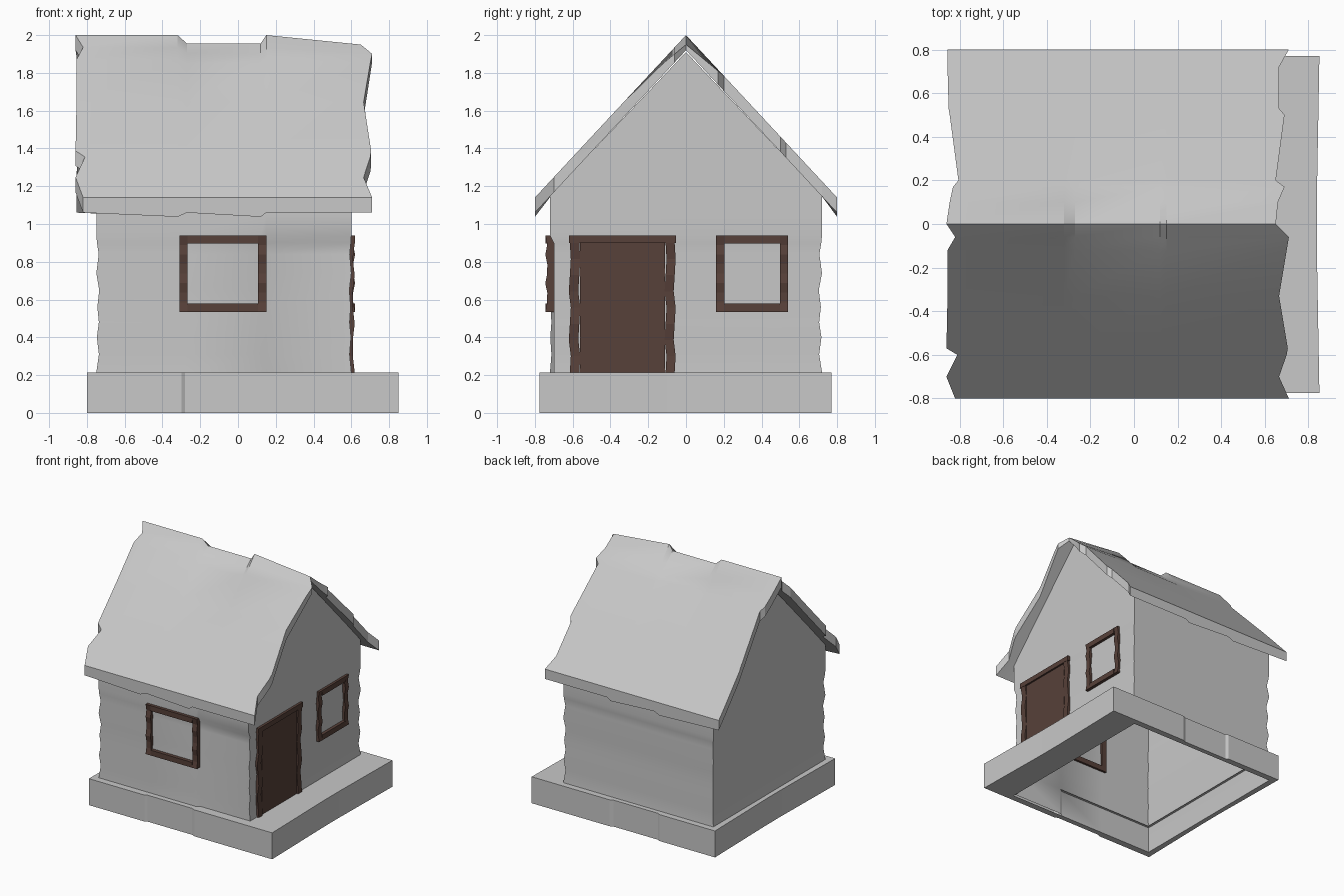
import bpy, bmesh, math
from mathutils import Vector

if "Cube" in bpy.data.objects:
    bpy.data.objects.remove(bpy.data.objects["Cube"])


def material(name, rgb):
    m = bpy.data.materials.new(name)
    m.diffuse_color = (*rgb, 1)
    m.use_nodes = True
    m.node_tree.nodes["Principled BSDF"].inputs["Base Color"].default_value = m.diffuse_color
    return m


GREY = material("stone grey", (0.58, 0.58, 0.58))
BROWN = material("dark brown wood", (0.095, 0.052, 0.041))


def finish(bm, name, mat, smooth=None):
    bmesh.ops.recalc_face_normals(bm, faces=bm.faces[:])
    me = bpy.data.meshes.new(name)
    bm.to_mesh(me)
    bm.free()
    me.materials.append(mat)
    ob = bpy.data.objects.new(name, me)
    bpy.context.collection.objects.link(ob)
    if smooth:
        bpy.ops.object.select_all(action='DESELECT')
        ob.select_set(True)
        bpy.context.view_layer.objects.active = ob
        bpy.ops.object.shade_smooth_by_angle(angle=math.radians(smooth))
    return ob


def bridge(bm, a, b, closed=True):
    n = len(a)
    for i in range(n if closed else n - 1):
        j = (i + 1) % n
        bm.faces.new((a[i], a[j], b[j], b[i]))


# Foundation: ring, open in the middle where the house stands
def ring(bm, x0, x1, y0, y1, z, jog=0.0):
    xs = (x0, -0.3, -0.28, 0.12, 0.15, x1)
    dy = (0, 0, jog, jog, 0, 0)
    pts = [(x, y0 + d) for x, d in zip(xs, dy)]
    pts += [(x1 - jog, -0.1), (x1 - jog, 0.1)]
    pts += [(x, y1 - d) for x, d in zip(xs[::-1], dy[::-1])]
    pts += [(x0 + jog, 0.1), (x0 + jog, -0.1)]
    return [bm.verts.new((x, y, z)) for x, y in pts]


bm = bmesh.new()
loops = [ring(bm, -0.75, 0.6, -0.72, 0.72, 0),
         ring(bm, -0.8, 0.85, -0.775, 0.77, 0, 0.012),
         ring(bm, -0.8, 0.85, -0.775, 0.77, 0.215, 0.012),
         ring(bm, -0.73, 0.57, -0.70, 0.70, 0.215)]
for a, b in zip(loops, loops[1:]):
    bridge(bm, a, b)
finish(bm, "foundation", GREY)

# Walls: wavy rings stacked by height, closed by two gables
LEVELS = ((0, 0), (0.215, 0), (0.31, 0.015), (0.40, 0.003), (0.48, 0.015), (0.56, 0.006),
          (0.65, 0.017), (0.74, 0), (0.84, 0.014), (0.90, 0.004), (0.94, 0), (1.05, 0), (1.15, 0))
bm = bmesh.new()
rings = []
for z, w in LEVELS:
    xl, xr = -0.75 + w * 0.9, 0.6 - w * 0.6
    xs = (xl, -0.3, -0.28, 0.12, 0.15, xr)
    rec = 0.02 if z <= 0.9 else 0        # recess beside the front window
    front = [(x, -0.72 + (max(w, rec) if x >= 0.15 else w * 0.5)) for x in xs]
    back = [(x, 0.72 - w) for x in xs[::-1]]
    pts = front + [(xr, 0)] + back + [(xl, 0)]
    rings.append([bm.verts.new((x, y, z)) for x, y in pts])
for a, b in zip(rings, rings[1:]):
    bridge(bm, a, b)
top = rings[-1]
right, left = bm.verts.new((0.6, 0, 1.91)), bm.verts.new((-0.75, 0, 1.91))
for p, m, q, apex in ((top[5], top[6], top[7], right), (top[12], top[13], top[0], left)):
    bm.faces.new((p, m, apex))
    bm.faces.new((m, q, apex))
finish(bm, "walls", GREY, 30)

# Roof: thick folded sheet with ragged gable ends, sagging ridge and jogged eaves
YS = (-0.80, -0.70, -0.60, -0.57, -0.33, -0.12, -0.06, 0, 0.10, 0.17, 0.20, 0.50, 0.53, 0.72, 0.80)
XL = (-0.82, -0.86, -0.81, -0.86, -0.855, -0.855, -0.82, -0.86, -0.845, -0.83, -0.805, -0.845, -0.85, -0.855, -0.855)
XR = (0.71, 0.665, 0.70, 0.705, 0.665, 0.70, 0.71, 0.65, 0.66, 0.69, 0.65, 0.69, 0.665, 0.665, 0.71)
MID = ((-0.32, 0), (-0.27, 1), (0.12, 1), (0.15, 0))
bm = bmesh.new()
upper, lower = [], []
for k in range(6):
    up, lo = [], []
    for y, l, r in zip(YS, XL, XR):
        x = l if k == 0 else r if k == 5 else MID[k - 1][0]
        sag = MID[k - 1][1] * 0.045 if 0 < k < 5 else (0.05 if k == 5 else 0)
        sag *= max(0, 1 - abs(y) / 0.2)
        drop = 0.022 if k in (1, 3) and abs(y) > 0.75 else 0
        z = 2.0 - 1.075 * abs(y)
        up.append(bm.verts.new((x, y, z - sag)))
        lo.append(bm.verts.new((x, y, z - 0.08 - drop)))
    upper.append(up)
    lower.append(lo)
for k in range(5):
    bridge(bm, upper[k], upper[k + 1], False)
    bridge(bm, lower[k], lower[k + 1], False)
    for e in (0, -1):
        bm.faces.new((upper[k][e], upper[k + 1][e], lower[k + 1][e], lower[k][e]))
for k in (0, 5):
    bridge(bm, upper[k], lower[k], False)
finish(bm, "roof", GREY, 25)


# Wooden bars: u runs along the wall, n is depth out of the wall
def bar(bm, place, u0, u1, z0, z1, n0, n1, wave=0.0, side=0.0):
    steps = 8 if wave else 1
    tall = (z1 - z0) > (u1 - u0)
    secs = []
    for i in range(steps + 1):
        t = i / steps
        s = math.sin(i * 2.1) if 0 < i < steps else 0
        w, e = wave * abs(s), side * s
        if tall:
            z = z0 + (z1 - z0) * t
            c = ((u0 + e, n0, z), (u1 + e, n0, z), (u1 + e, n1 - w, z), (u0 + e, n1 - w, z))
        else:
            u = u0 + (u1 - u0) * t
            c = ((u, n0, z0), (u, n0, z1), (u, n1 - w, z1), (u, n1 - w, z0))
        secs.append([bm.verts.new(place(*p)) for p in c])
    for a, b in zip(secs, secs[1:]):
        bridge(bm, a, b)
    bm.faces.new(secs[0])
    bm.faces.new(secs[-1])


def on_front(u, n, z):
    return Vector((u, -0.72 - n, z))


def on_right(u, n, z):
    return Vector((0.6 + n, u, z))


def window(name, place, u0, u1, z0, z1, n0, n1, b=0.043):
    bm = bmesh.new()
    for a in (u0, u1 - b):
        bar(bm, place, a, a + b, z0, z1, n0, n1, 0.012)
    for a in (z0, z1 - b):
        bar(bm, place, u0 + b, u1 - b, a, a + b, n0, n1)
    finish(bm, name, BROWN)


window("front_window_frame", on_front, -0.31, 0.15, 0.535, 0.94, -0.022, 0.025)
window("right_window_frame", on_right, 0.16, 0.54, 0.535, 0.94, -0.025, 0.02)

# Door frame and door leaf
bm = bmesh.new()
bar(bm, on_right, -0.615, -0.565, 0.215, 0.90, -0.025, 0.018, 0.012, 0.006)
bar(bm, on_right, -0.108, -0.06, 0.215, 0.90, -0.025, 0.018, 0.012, 0.006)
bar(bm, on_right, -0.62, -0.052, 0.90, 0.94, -0.025, 0.02)
finish(bm, "door_frame", BROWN)
bm = bmesh.new()
bar(bm, on_right, -0.56, -0.112, 0.215, 0.90, -0.02, 0.006)
finish(bm, "door", BROWN)
